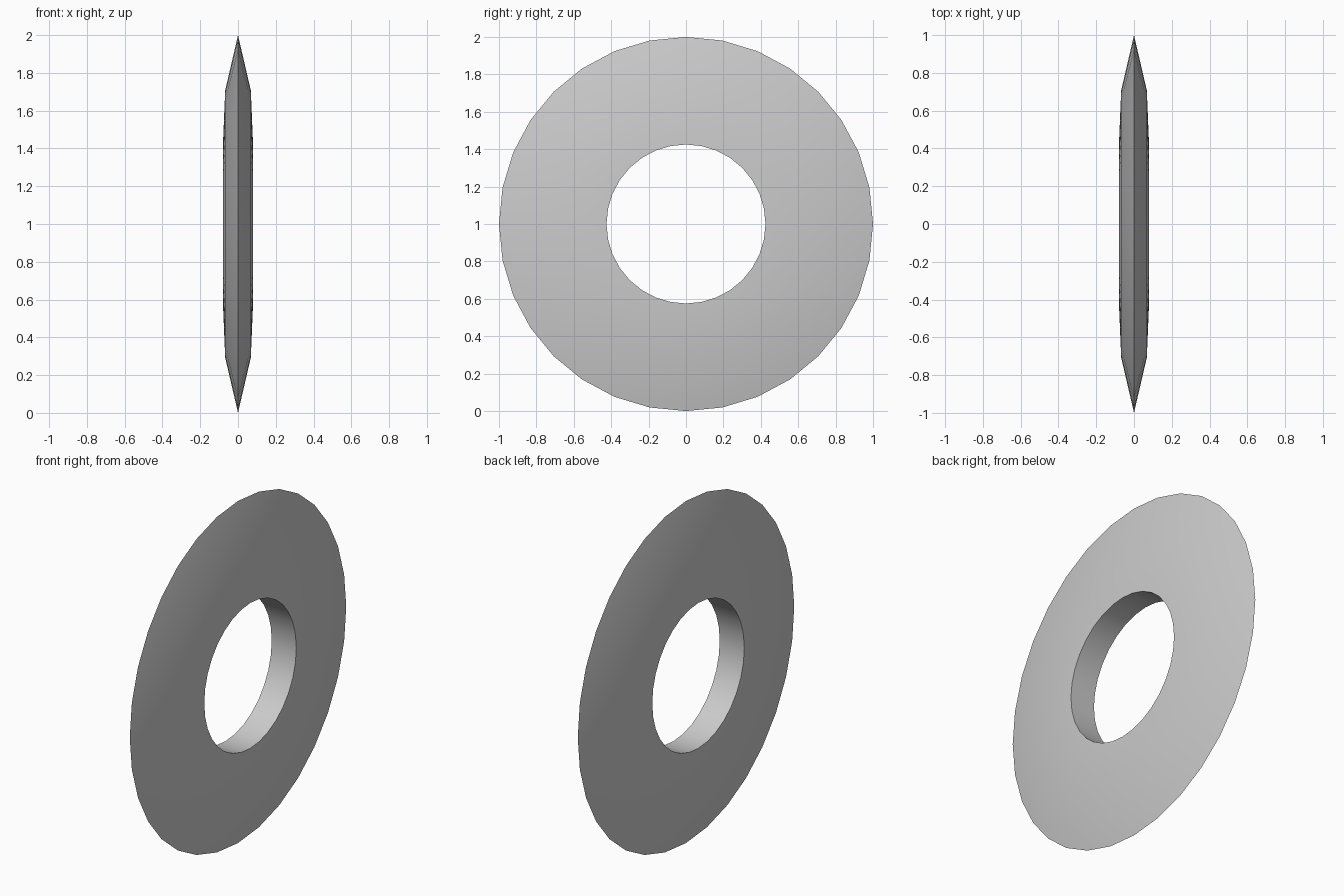
import bpy, bmesh
from math import cos, sin, pi, radians

if "Cube" in bpy.data.objects:
    bpy.data.objects.remove(bpy.data.objects["Cube"])

SIDES = 32
# Ring cross-section as (radius, x): sharp rim, lens-like faces, straight bore
PROFILE = [(1.0, 0.0), (0.707, 0.068), (0.425, 0.0795),
           (0.425, -0.0795), (0.707, -0.068)]

# Revolve the cross-section around the x axis
bm = bmesh.new()
rings = []
for i in range(SIDES):
    a = 2 * pi * i / SIDES
    rings.append([bm.verts.new((x, r * cos(a), 1 + r * sin(a))) for r, x in PROFILE])
n = len(PROFILE)
for i in range(SIDES):
    a, b = rings[i], rings[(i + 1) % SIDES]
    for j in range(n):
        k = (j + 1) % n
        bm.faces.new((a[j], b[j], b[k], a[k]))
bmesh.ops.recalc_face_normals(bm, faces=bm.faces[:])

# Bevelled ring disc
mesh = bpy.data.meshes.new("ring_disc")
bm.to_mesh(mesh)
bm.free()
ring = bpy.data.objects.new("ring_disc", mesh)
bpy.context.collection.objects.link(ring)
bpy.context.view_layer.objects.active = ring
ring.select_set(True)
bpy.ops.object.shade_smooth_by_angle(angle=radians(30))
